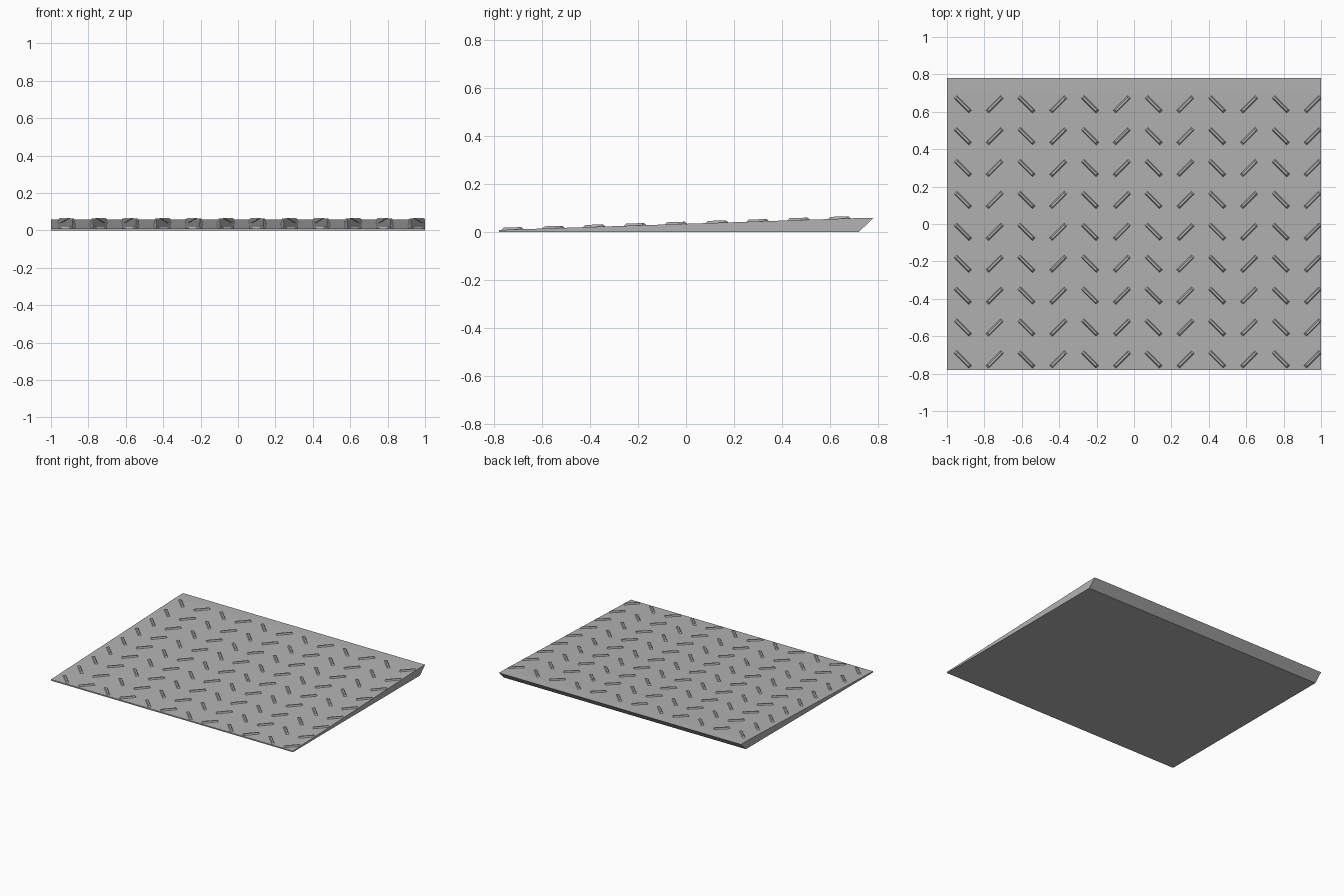
import bpy, bmesh, math
from mathutils import Vector

if "Cube" in bpy.data.objects:
    bpy.data.objects.remove(bpy.data.objects["Cube"])

steel = bpy.data.materials.new("steel_grey")
steel.diffuse_color = (0.45, 0.45, 0.45, 1)
steel.use_nodes = True
steel.node_tree.nodes["Principled BSDF"].inputs["Base Color"].default_value = steel.diffuse_color

FRONT, CREST, BACK = -0.78, 0.70, 0.78
LOW, HIGH = 0.009, 0.058
SLOPE = math.atan2(HIGH - LOW, CREST - FRONT)


def surface(y):
    """Height of the ramp's top at depth y."""
    return min(HIGH, LOW + (y - FRONT) * math.tan(SLOPE))


def finish(bm, name):
    bmesh.ops.recalc_face_normals(bm, faces=bm.faces)
    mesh = bpy.data.meshes.new(name)
    bm.to_mesh(mesh)
    bm.free()
    mesh.materials.append(steel)
    obj = bpy.data.objects.new(name, mesh)
    bpy.context.collection.objects.link(obj)
    return obj


# Ramp plate: side profile swept across the width, back edge undercut
bm = bmesh.new()
profile = [(FRONT, 0), (0.72, 0), (BACK, HIGH), (CREST, HIGH), (FRONT, LOW)]
side = bm.faces.new([bm.verts.new((-1, y, z)) for y, z in profile])
swept = bmesh.ops.extrude_face_region(bm, geom=[side], use_keep_orig=True)
bmesh.ops.translate(bm, vec=(2, 0, 0),
                    verts=[v for v in swept["geom"] if isinstance(v, bmesh.types.BMVert)])
finish(bm, "ramp_plate")

# Raised grip bars: tapered blocks, slanted alternately by column
bm = bmesh.new()
LENGTH, WIDTH, HEIGHT, SINK = 0.116, 0.023, 0.009, 0.002
for col in range(12):
    slant = -1 if col % 2 == 0 else 1
    along = Vector((1, slant)).normalized()
    across = Vector((-along.y, along.x))
    for row in range(9):
        centre = Vector((-0.915 + 0.17 * col, 0.64 - 0.1705 * row))
        rings = []
        for length, width, lift in ((LENGTH, WIDTH, -SINK), (LENGTH - 0.022, WIDTH - 0.012, HEIGHT)):
            ring = []
            for a, b in ((-1, -1), (1, -1), (1, 1), (-1, 1)):
                p = centre + along * (a * length / 2) + across * (b * width / 2)
                ring.append(bm.verts.new((p.x, p.y, surface(p.y) + lift)))
            rings.append(ring)
        base, top = rings
        bm.faces.new(base[::-1])
        bm.faces.new(top)
        for i in range(4):
            j = (i + 1) % 4
            bm.faces.new((base[i], base[j], top[j], top[i]))

# Trim the last column flush with the plate's right edge
cut = bmesh.ops.bisect_plane(bm, geom=bm.verts[:] + bm.edges[:] + bm.faces[:],
                             plane_co=(1, 0, 0), plane_no=(1, 0, 0), clear_outer=True)
bmesh.ops.holes_fill(bm, edges=[e for e in bm.edges if e.is_boundary], sides=0)
finish(bm, "grip_bars")
